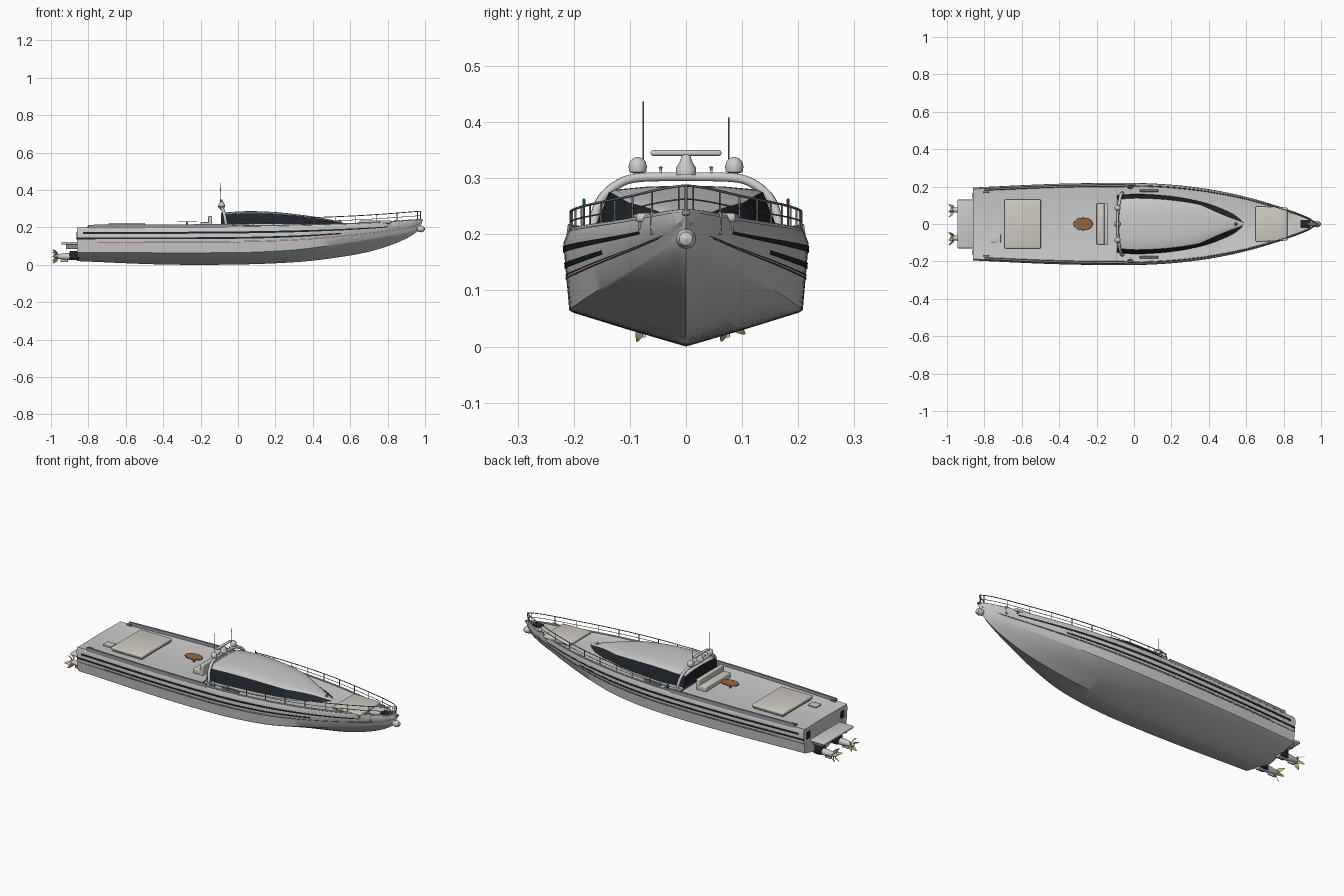
import bpy, bmesh, math
from mathutils import Vector, Matrix

if "Cube" in bpy.data.objects:
    bpy.data.objects.remove(bpy.data.objects["Cube"])

def mat(name, c):
    m = bpy.data.materials.new(name)
    m.diffuse_color = (*c, 1)
    m.use_nodes = True
    m.node_tree.nodes["Principled BSDF"].inputs["Base Color"].default_value = m.diffuse_color
    return m
GLASS = mat("dark_glass", (0.015, 0.02, 0.025))
PAD = mat("cushion", (0.62, 0.6, 0.54))
WOOD = mat("wood", (0.3, 0.13, 0.05))
BRASS = mat("brass", (0.6, 0.45, 0.22))
STEEL = mat("steel", (0.25, 0.26, 0.28))
RED = mat("red", (0.5, 0.04, 0.04))
BLUE = mat("blue", (0.05, 0.2, 0.4))
GREEN = mat("green", (0.0, 0.35, 0.1))

def interp(tab, x):
    """Smooth curve through (x, value) pairs."""
    n = len(tab)
    def slope(k):
        a, b = tab[max(k - 1, 0)], tab[min(k + 1, n - 1)]
        return (b[1] - a[1]) / (b[0] - a[0])
    i = 0
    while i < n - 2 and x > tab[i + 1][0]:
        i += 1
    h = tab[i + 1][0] - tab[i][0]
    t = min(max((x - tab[i][0]) / h, 0), 1)
    return ((2*t**3 - 3*t*t + 1) * tab[i][1] + (t**3 - 2*t*t + t) * h * slope(i)
            + (3*t*t - 2*t**3) * tab[i + 1][1] + (t**3 - t*t) * h * slope(i + 1))

def finish(name, bm, mats=(), angle=35):
    bmesh.ops.remove_doubles(bm, verts=bm.verts, dist=1e-5)
    bmesh.ops.recalc_face_normals(bm, faces=bm.faces)
    me = bpy.data.meshes.new(name)
    bm.to_mesh(me)
    bm.free()
    for m in mats:
        me.materials.append(m)
    ob = bpy.data.objects.new(name, me)
    bpy.context.collection.objects.link(ob)
    bpy.ops.object.select_all(action='DESELECT')
    bpy.context.view_layer.objects.active = ob
    ob.select_set(True)
    bpy.ops.object.shade_smooth_by_angle(angle=math.radians(angle))
    return ob

def loft(name, rings, mats=(), index=lambda j: 0, cap=0):
    bm = bmesh.new()
    vs = [[bm.verts.new(p) for p in r] for r in rings]
    n = len(rings[0])
    for a, b in zip(vs, vs[1:]):
        for j in range(n):
            bm.faces.new((a[j], a[(j+1) % n], b[(j+1) % n], b[j])).material_index = index(j)
    for r in (vs[0], vs[-1]):
        bm.faces.new(r).material_index = cap
    return finish(name, bm, mats)

def box(name, lo, hi, m=None, bevel=0.0):
    bm = bmesh.new()
    lo, hi = Vector(lo), Vector(hi)
    bmesh.ops.create_cube(bm, size=1, matrix=Matrix.Translation((lo + hi) / 2) @ Matrix.Diagonal((*(hi - lo), 1)))
    if bevel:
        bmesh.ops.bevel(bm, geom=bm.edges[:], offset=bevel, segments=3, profile=0.5, affect='EDGES')
    return finish(name, bm, [m] if m else [])

def lathe(name, prof, at, axis='Z', m=None, seg=24, sy=1):
    """Revolve (radius, height) pairs about an axis."""
    rot = Matrix.Rotation(math.pi / 2, 4, 'Y') if axis == 'X' else Matrix()
    M = Matrix.Translation(at) @ rot
    rings = [[M @ Vector((r * math.cos(a), r * sy * math.sin(a), h))
              for a in (2 * math.pi * k / seg for k in range(seg))] for r, h in prof]
    return loft(name, rings, [m] if m else [])

def tube(name, pts, r, m=None):
    cu = bpy.data.curves.new(name, 'CURVE')
    cu.dimensions, cu.bevel_depth, cu.bevel_resolution, cu.use_fill_caps = '3D', r, 2, True
    sp = cu.splines.new('POLY')
    sp.points.add(len(pts) - 1)
    for p, q in zip(sp.points, pts):
        p.co = (*q, 1)
    if m:
        cu.materials.append(m)
    ob = bpy.data.objects.new(name, cu)
    bpy.context.collection.objects.link(ob)

def span(a, b, n):
    return [a + (b - a) * k / n for k in range(n + 1)]

# hull lines
KEEL = [(-.86, .02), (-.4, .002), (0, .002), (.3, .014), (.5, .035), (.7, .07), (.85, .118), (.93, .158), (.97, .192), (.985, .232)]
CHW = [(-.86, .182), (-.4, .203), (0, .207), (.3, .188), (.5, .15), (.7, .096), (.85, .05), (.93, .022), (.985, 0)]
CHZ = [(-.86, .066), (0, .066), (.3, .08), (.5, .105), (.7, .138), (.85, .168), (.93, .19), (.985, .233)]
SHW = [(-.86, .187), (-.4, .206), (0, .21), (.2, .201), (.4, .178), (.6, .139), (.8, .082), (.93, .035), (.985, 0)]
SHZ = [(-.86, .2), (0, .205), (.4, .212), (.7, .222), (.985, .24)]

def side(x, t):
    """Point on the topside: t=0 at the chine, t=1 at the knuckle below the deck edge."""
    a = (interp(CHW, x), interp(CHZ, x))
    sw, sz = interp(SHW, x), interp(SHZ, x)
    b = (sw * 1.04, max(sz - .02, a[1] + .002))
    return a[0] + (b[0] - a[0]) * t, a[1] + (b[1] - a[1]) * t

rings = []
for x in span(-.86, .9, 44) + span(.91, .985, 8):
    kz, cw, cz = interp(KEEL, x), interp(CHW, x), interp(CHZ, x)
    sw, sz = interp(SHW, x), interp(SHZ, x)
    half = [(cw * .5, (kz + cz) / 2 - .002), (cw * .97, cz - .004), side(x, 0), side(x, .5), side(x, 1), (sw, sz), (sw * .93, sz - .003)]
    rings.append([(x, 0, kz)] + [(x, y, z) for y, z in half] + [(x, 0, sz)] + [(x, -y, z) for y, z in half[::-1]])
loft("hull", rings)

for s, tag in ((1, "left"), (-1, "right")):
    # hull side stripes
    for nm, x0, x1, t0, t1, m in (("upper_band", -.83, .8, .86, .95, GLASS), ("lower_band", -.86, .55, .62, .7, GLASS),
                                  ("red_line", -.86, .88, .46, .48, RED), ("blue_line", -.7, .9, .51, .525, BLUE)):
        rr = []
        for x in span(x0, x1, 40):
            (ya, za), (yb, zb) = side(x, t0), side(x, t1)
            rr.append([(x, s * (ya + .0015), za), (x, s * (yb + .0015), zb), (x, s * (yb - .003), zb), (x, s * (ya - .003), za)])
        loft(f"{nm}_{tag}", rr, [m])
    # aft bulwark
    rr = []
    for x in span(-.8, -.05, 20):
        y, z = interp(SHW, x), interp(SHZ, x)
        rr.append([(x, s * (y + .003), z - .006), (x, s * y, z + .014), (x, s * (y - .009), z + .014), (x, s * (y - .012), z - .006)])
    loft(f"bulwark_{tag}", rr, [STEEL])
    # toe rail and guard rails
    edge = lambda x, h: (x, s * max(interp(SHW, x) - .005, 0), interp(SHZ, x) + h)
    tube(f"toe_rail_{tag}", [edge(x, .002) for x in span(-.05, .978, 40)], .004)
    hgt = lambda x: .036 + .012 * max(x, 0)
    tube(f"top_rail_{tag}", [edge(-.03, 0)] + [edge(x, hgt(x)) for x in span(-.03, .975, 40)], .0022, STEEL)
    tube(f"mid_rail_{tag}", [edge(x, hgt(x) * .5) for x in span(-.03, .975, 40)], .0014, STEEL)
    for k, x in enumerate(span(.08, .96, 8)):
        tube(f"rail_post_{tag}_{k}", [edge(x, 0), edge(x, hgt(x))], .0018, STEEL)
    # cleats, side vents and navigation lights
    for k, (x, y) in enumerate(((-.79, .17), (-.02, .195), (.85, .06))):
        box(f"cleat_{tag}_{k}", (x - .014, s * y - .004, .2), (x + .014, s * y + .004, interp(SHZ, x) + .009), STEEL, .002)
    lathe(f"nav_light_{tag}", [(.003, 0), (.003, .012), (.001, .014)], (-.02, s * .182, .25), m=GREEN if s < 0 else RED, seg=10)
    tube(f"nav_light_post_{tag}", [(-.02, s * .182, .2), (-.02, s * .182, .25)], .0016, STEEL)
    box(f"deck_vent_{tag}", (.03, s * .178 - .006, .2), (.13, s * .178 + .006, .214), STEEL, .003)
    # satellite domes and aerials
    lathe(f"dome_{tag}", [(.008, 0), (.008, .006), (.015, .008), (.0165, .018), (.014, .027), (.008, .033), (.001, .035)],
          (-.088, s * .086, .303))
    top = .437 if s < 0 else .408
    tube(f"aerial_{tag}", [(-.09, s * .076, .3), (-.094, s * .076, top)], .0013, STEEL)
    lathe(f"horn_{tag}", [(.003, 0), (.002, .01), (.004, .013), (.001, .016)], (-.085, s * .045, .306), seg=12)
    # stern drive
    y = s * .075
    lathe(f"drive_body_{tag}", [(.004, -.985), (.011, -.975), (.014, -.95), (.018, -.92), (.018, -.88), (.02, -.85)], (0, y, .045), 'X')
    box(f"drive_collar_{tag}", (-.9, y - .022, .03), (-.85, y + .022, .075), GLASS, .006)
    box(f"drive_fin_{tag}", (-.95, y - .003, .016), (-.91, y + .003, .045), None, .001)
    # propeller blades
    bm = bmesh.new()
    for k in range(5):
        M = Matrix.Translation((-.968, y, .045)) @ Matrix.Rotation(k * math.tau / 5 + .3, 4, 'X')
        grid = []
        for j in range(6):
            r = .008 + .03 * j / 5
            w = .011 * math.sin(math.pi * (.2 + .72 * j / 5))
            tw = 1.0 - .4 * j / 5
            grid.append([bm.verts.new(M @ Vector((u * w * math.cos(tw) - .022 * (j / 5) ** 2 + d, s * u * w * math.sin(tw), r)))
                         for u, d in ((-1, 0), (0, .0015), (1, 0), (0, -.0015))])
        for a, b in zip(grid, grid[1:]):
            for i in range(4):
                bm.faces.new((a[i], a[(i + 1) % 4], b[(i + 1) % 4], b[i]))
        bm.faces.new(grid[-1])
    finish(f"propeller_{tag}", bm, [BRASS], 60)

# cabin with wraparound glass
CABW = [(-.09, .153), (0, .16), (.1, .157), (.2, .148), (.3, .132), (.4, .107), (.5, .068), (.56, .036), (.6, .002)]
ROOF = [(-.09, .279), (.05, .287), (.2, .282), (.35, .266), (.48, .245), (.6, .214)]
rings = []
for x in span(-.09, .6, 36):
    w, zt, b = interp(CABW, x), interp(ROOF, x), interp(SHZ, x) - .006
    k = .86 if x < .35 else .86 - .5 * (x - .35) / .25
    rw, rz = w * k, b + (zt - b) * .86
    half = [(w, b), (w, b + (zt - b) * .2), (rw, rz), (rw * .93, rz + (zt - rz) * .4), (rw * .5, rz + (zt - rz) * .85)]
    rings.append([(x, y, z) for y, z in half] + [(x, 0, zt)] + [(x, -y, z) for y, z in half[::-1]])
roofmat = mat("paint", (0.6, 0.6, 0.6))
loft("cabin", rings, [roofmat, GLASS], lambda j: 1 if j in (1, 8) else 0, 1)
lathe("roof_light", [(.008, 0), (.008, .008), (.004, .014), (.001, .015)], (.545, 0, .225), m=STEEL, seg=12)

# radar arch
YA = [(0, .165), (.2, .163), (.4, .15), (.6, .122), (.8, .085), (1, 0)]
ZA = [(0, .2), (.2, .23), (.4, .264), (.6, .289), (.8, .301), (1, .303)]
arch = [(-.06 - .03 * t, interp(YA, t), interp(ZA, t)) for t in span(0, 1, 20)]
tube("radar_arch", arch + [(x, -y, z) for x, y, z in arch[-2::-1]], .0085)
lathe("radar_base", [(.018, 0), (.018, .012), (.011, .024), (.008, .034), (.006, .036)], (-.088, 0, .306))
box("radar_bar", (-.096, -.063, .34), (-.082, .063, .35), None, .004)

# aft deck furniture
box("aft_sunpad_base", (-.685, -.125, .195), (-.505, .125, .208), STEEL)
box("aft_sunpad", (-.692, -.131, .206), (-.498, .131, .224), PAD, .006)
lathe("table_top", [(.051, 0), (.052, .002), (.051, .005)], (-.272, 0, .228), m=WOOD, seg=32, sy=.65)
lathe("table_leg", [(.018, 0), (.006, .004), (.005, .03)], (-.272, 0, .2), m=STEEL, seg=16)
box("sofa_seat", (-.2, -.11, .198), (-.14, .11, .228), PAD, .005)
box("sofa_back", (-.16, -.11, .2), (-.138, .11, .26), PAD, .005)
box("aft_hatch", (-.765, -.1, .198), (-.712, -.055, .207), None, .002)
box("deck_seam", (-.094, -.2, .199), (-.09, .2, .207), STEEL)

# foredeck and bow gear
box("bow_sunpad_base", (.66, -.085, .208), (.81, .085, .226), STEEL)
bow_pad = box("bow_sunpad", (.65, -.095, .222), (.82, .095, .238), PAD, .006)
for v in bow_pad.data.vertices:
    v.co.y *= 1 - max(v.co.x - .76, 0) * 1.2
box("anchor_hatch", (.89, -.022, .225), (.94, .022, .238), GLASS, .002)
box("bow_roller", (.93, -.007, .234), (.99, .007, .243), STEEL, .002)
lathe("anchor", [(.001, -.03), (.014, -.02), (.018, 0), (.012, .014), (.002, .02)], (.98, 0, .192), 'X')
tube("bow_pulpit_post", [(.975, 0, .235), (.977, 0, .288)], .0025, STEEL)

# stern platform and transom door
box("swim_platform", (-.945, -.13, .108), (-.855, .13, .123), None, .006)
for s in (1, -1):
    box(f"platform_bracket_{s}", (-.92, s * .1 - .006, .085), (-.855, s * .1 + .006, .11), STEEL, .002)
    box(f"transom_hatch_{s}", (-.863, s * .15 - .015, .135), (-.855, s * .15 + .015, .175), GLASS, .002)
